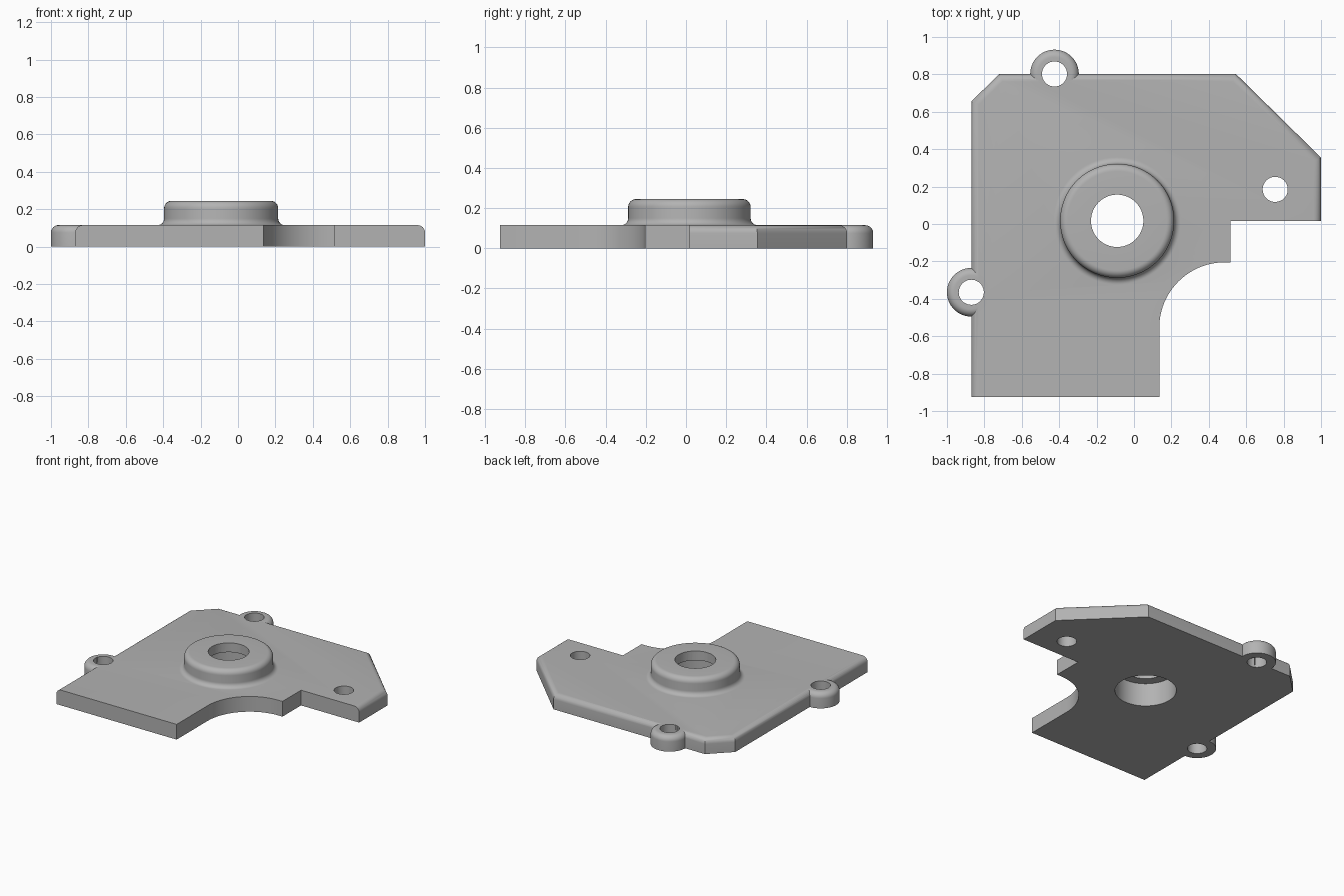
import bpy, bmesh, math
from mathutils import Matrix

cube = bpy.data.objects.get("Cube")
if cube:
    bpy.data.objects.remove(cube, do_unlink=True)

TOP = 0.115      # plate thickness
ROUND = 0.04     # rounded top edges
BOSS = (-0.09, 0.017)
LUGS = [(-0.425, 0.802), (-0.87, -0.365)]
HOLES = LUGS + [(0.755, 0.185)]

grey = bpy.data.materials.new("light grey")
grey.use_nodes = True
colour = (0.45, 0.45, 0.45, 1)
grey.diffuse_color = colour
grey.node_tree.nodes["Principled BSDF"].inputs["Base Color"].default_value = colour


def make_object(name, bm):
    bmesh.ops.recalc_face_normals(bm, faces=bm.faces[:])
    mesh = bpy.data.meshes.new(name)
    bm.to_mesh(mesh)
    bm.free()
    mesh.materials.append(grey)
    obj = bpy.data.objects.new(name, mesh)
    bpy.context.collection.objects.link(obj)
    return obj


def arc(cx, cz, r, start, end, n=8):
    angles = [math.radians(start + (end - start) * i / n) for i in range(n + 1)]
    return [(cx + r * math.cos(a), cz + r * math.sin(a)) for a in angles]


def lathe(name, profile, centre, steps=64):
    """Revolve a closed (radius, height) profile that starts and ends on the axis."""
    bm = bmesh.new()
    verts = [bm.verts.new((r, 0, z)) for r, z in profile]
    edges = [bm.edges.new(pair) for pair in zip(verts, verts[1:])]
    bmesh.ops.spin(bm, geom=verts + edges, cent=(0, 0, 0), axis=(0, 0, 1),
                   angle=math.tau, steps=steps, use_merge=True)
    bmesh.ops.remove_doubles(bm, verts=bm.verts[:], dist=1e-5)
    bmesh.ops.transform(bm, matrix=Matrix.Translation((*centre, 0)), verts=bm.verts[:])
    return make_object(name, bm)


def combine(target, tool, operation):
    mod = target.modifiers.new(operation.lower(), "BOOLEAN")
    mod.operation = operation
    mod.solver = "EXACT"
    mod.object = tool
    bpy.context.view_layer.objects.active = target
    bpy.ops.object.modifier_apply(modifier=mod.name)
    bpy.data.objects.remove(tool, do_unlink=True)


def drill(target, centre, radius, low, high):
    cutter = lathe("cutter", [(0, low), (radius, low), (radius, high), (0, high)], centre)
    cutter.hide_render = True
    combine(target, cutter, "DIFFERENCE")


# Plate: the last six corners carry the rounded top edge
soft = [(1, 0.017), (1, 0.355), (0.545, 0.802), (-0.72, 0.802), (-0.87, 0.655), (-0.87, -0.925)]
outline = [(0.135, -0.925)] + arc(0.485, -0.555, 0.35, 180, 90, 24) + [(0.515, -0.205), (0.515, 0.017)] + soft
bm = bmesh.new()
base = bm.faces.new([bm.verts.new((x, y, 0)) for x, y in outline])
grown = bmesh.ops.extrude_face_region(bm, geom=[base], use_keep_orig=True)["geom"]
upper = [g for g in grown if isinstance(g, bmesh.types.BMVert)]
bmesh.ops.translate(bm, vec=(0, 0, TOP), verts=upper)


def corner(point):
    return min(upper, key=lambda v: (v.co.x - point[0]) ** 2 + (v.co.y - point[1]) ** 2)


rims = [bm.edges.get((corner(a), corner(b))) for a, b in zip(soft, soft[1:])]
bmesh.ops.recalc_face_normals(bm, faces=bm.faces[:])
bmesh.ops.bevel(bm, geom=rims, offset=ROUND, segments=6, profile=0.5,
                affect="EDGES", clamp_overlap=False)
plate = make_object("cover_plate", bm)

# Mounting lugs with rounded top rims
for spot in LUGS:
    rim = arc(0.13 - ROUND, TOP - ROUND, ROUND, 0, 90)
    lug = lathe("lug", [(0, 0), (0.13, 0)] + rim + [(0, TOP)], spot)
    combine(plate, lug, "UNION")

# Raised boss with a flared foot and rounded shoulder
foot = arc(0.305 + 0.035, TOP + 0.035, 0.035, 270, 180)
shoulder = arc(0.305 - ROUND, 0.245 - ROUND, ROUND, 0, 90)
boss = lathe("boss", [(0, 0.05), (0.34, 0.05)] + foot + shoulder + [(0, 0.245)], BOSS, 96)
combine(plate, boss, "UNION")

# Screw holes, stepped centre bore
for spot in HOLES:
    drill(plate, spot, 0.067, -0.1, 0.4)
drill(plate, BOSS, 0.14, -0.1, 0.4)
drill(plate, BOSS, 0.21, -0.1, 0.175)

bpy.ops.object.select_all(action="DESELECT")
plate.select_set(True)
bpy.context.view_layer.objects.active = plate
bpy.ops.object.shade_smooth_by_angle(angle=math.radians(30))
